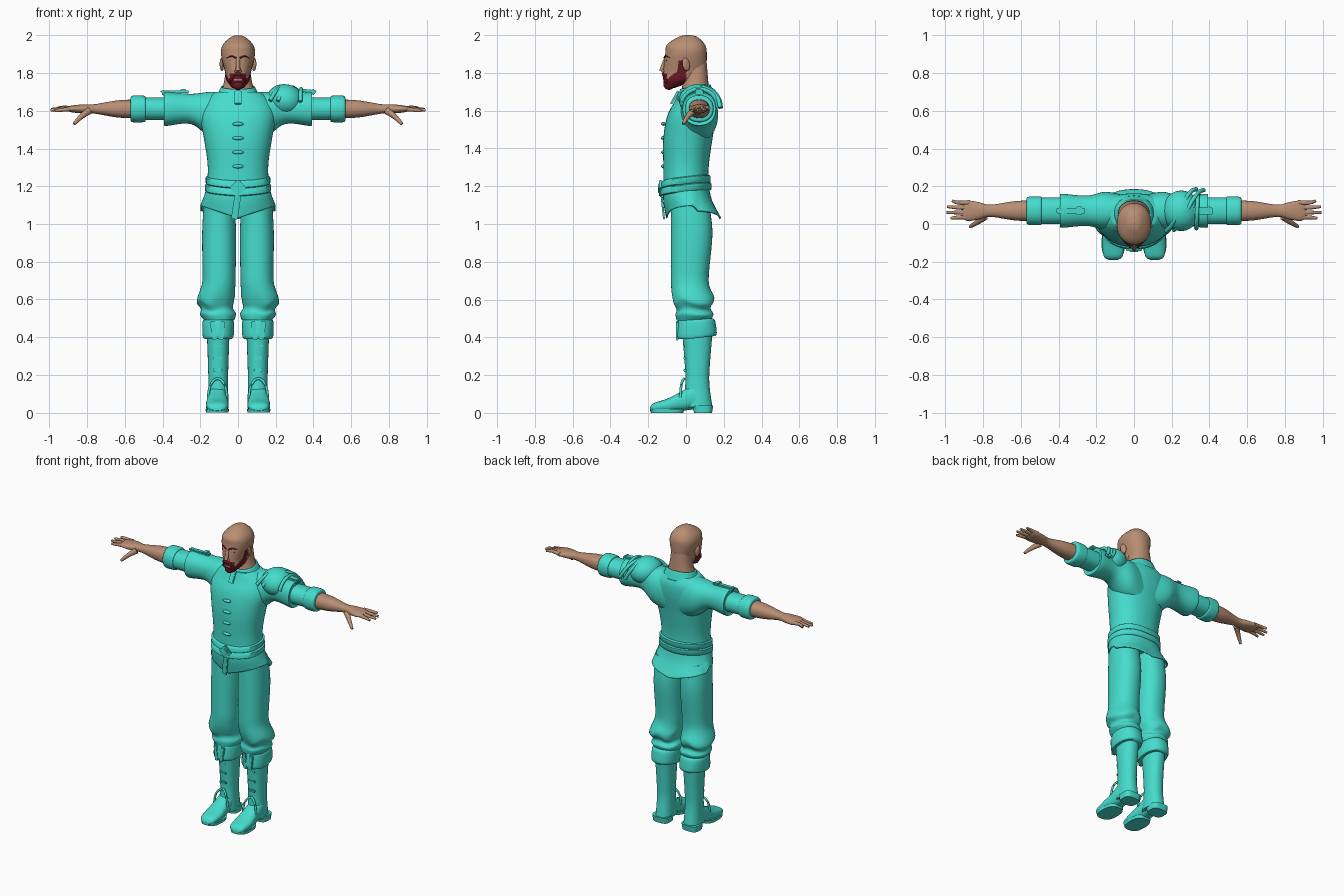
import bpy, bmesh
from math import cos, sin, pi, radians, copysign
from mathutils import Matrix, Vector, Euler

if "Cube" in bpy.data.objects:
    bpy.data.objects.remove(bpy.data.objects["Cube"])


def material(name, rgb):
    mat = bpy.data.materials.new(name)
    mat.use_nodes = True
    mat.diffuse_color = (*rgb, 1)
    shader = mat.node_tree.nodes["Principled BSDF"]
    shader.inputs["Base Color"].default_value = (*rgb, 1)
    return mat


CLOTH = material("turquoise cloth", (.06, .72, .61))
SKIN = material("tan skin", (.48, .27, .17))
HAIR = material("dark red hair", (.15, .01, .02))


def finish(name, bm, mat, mirror=False):
    bmesh.ops.recalc_face_normals(bm, faces=bm.faces)
    mesh = bpy.data.meshes.new(name)
    bm.to_mesh(mesh)
    bm.free()
    ob = bpy.data.objects.new(name, mesh)
    bpy.context.collection.objects.link(ob)
    mesh.materials.append(mat)
    bpy.ops.object.select_all(action="DESELECT")
    ob.select_set(True)
    bpy.context.view_layer.objects.active = ob
    bpy.ops.object.shade_smooth_by_angle(angle=radians(50))
    if mirror:
        ob.modifiers.new("mirror", "MIRROR").use_mirror_merge = False
    return ob


def spline(rows, steps):
    """Smooth curve that passes through every row of numbers."""
    rows = [Vector(row) for row in rows]
    last = len(rows) - 1
    result = []
    for i in range(last):
        start, end = rows[i], rows[i + 1]
        leave = (end - rows[max(i - 1, 0)]) / 2
        arrive = (rows[min(i + 2, last)] - start) / 2
        for k in range(steps):
            t = k / steps
            ease = t * t * (3 - 2 * t)
            bend = leave * t * (1 - t) ** 2 - arrive * t * t * (1 - t)
            result.append(start + (end - start) * ease + bend)
    return result + [rows[last]]


def join_rings(bm, rings, caps=True):
    loops = [[bm.verts.new(point) for point in ring] for ring in rings]
    count = len(loops[0])
    for low, high in zip(loops, loops[1:]):
        for i in range(count):
            j = (i + 1) % count
            bm.faces.new((low[i], low[j], high[j], high[i]))
    if caps:
        bm.faces.new(loops[0])
        bm.faces.new(loops[-1])


def loft(name, axis, rows, mat, centre=(0, 0), sides=40, steps=6, square=.9,
         caps=True, warp=None, mirror=False):
    """Rows are position, the two half-widths, and an optional shift of the second centre."""
    def rounded(value):
        return copysign(abs(value) ** square, value)

    rings = []
    for t, wide, deep, shift in spline([(*row, 0)[:4] for row in rows], steps):
        ring = []
        for i in range(sides):
            angle = 2 * pi * i / sides
            u = centre[0] + wide * rounded(cos(angle))
            v = centre[1] + shift + deep * rounded(sin(angle))
            point = Vector({"x": (t, u, v), "y": (u, t, v), "z": (u, v, t)}[axis])
            ring.append(warp(point) if warp else point)
        rings.append(ring)
    bm = bmesh.new()
    join_rings(bm, rings, caps)
    return finish(name, bm, mat, mirror)


def tube(name, points, radius, mat, taper=1, mirror=False, sides=10):
    """Round bar along a smooth path, narrowing to radius * taper."""
    path = spline(points, 4)
    last = len(path) - 1
    rings = []
    for i, point in enumerate(path):
        along = (path[min(i + 1, last)] - path[max(i - 1, 0)]).normalized()
        guide = Vector((0, 0, 1)) if abs(along.z) < .9 else Vector((0, 1, 0))
        across = along.cross(guide).normalized()
        up = across.cross(along)
        size = radius * (1 + (taper - 1) * i / last)
        angles = [2 * pi * k / sides for k in range(sides)]
        rings.append([point + (across * cos(a) + up * sin(a)) * size for a in angles])
    bm = bmesh.new()
    join_rings(bm, rings)
    return finish(name, bm, mat, mirror)


def ball(name, place, size, mat, mirror=False, turn=(0, 0, 0)):
    bm = bmesh.new()
    matrix = Matrix.LocRotScale(Vector(place), Euler(turn), Vector(size))
    bmesh.ops.create_uvsphere(bm, u_segments=24, v_segments=14, radius=1, matrix=matrix)
    return finish(name, bm, mat, mirror)


def box(name, place, size, mirror=False, turn=(0, 0, 0)):
    bm = bmesh.new()
    matrix = Matrix.LocRotScale(Vector(place), Euler(turn), Vector(size))
    bmesh.ops.create_cube(bm, size=1, matrix=matrix)
    bmesh.ops.bevel(bm, geom=bm.edges[:], offset=min(size) / 4, segments=2, affect="EDGES")
    return finish(name, bm, CLOTH, mirror)


def thicken(ob):
    ob.modifiers.new("thickness", "SOLIDIFY").thickness = .008


# Head, with the beard picked out along the jaw
head = loft("head", "z", [(1.72, .03, .02, -.08), (1.76, .06, .08, -.04), (1.81, .07, .11, -.01),
                          (1.9, .09, .11), (1.95, .08, .1), (1.99, .04, .05, .01), (2, .01, .01, .01)],
            SKIN, sides=64, steps=10)
head.data.materials.append(HAIR)
for face in head.data.polygons:
    x, y, z = face.center
    cheek_line = 1.8 if y < -.1 else 1.85 + y * .85
    sideburn = -.04 < y and z < 1.86
    lips = abs(x) < .02 and 1.76 < z < 1.77
    if y < 0 and (z < cheek_line or sideburn) and not lips:
        face.material_index = 1
ball("chin_beard", (0, -.09, 1.74), (.03, .03, .03), HAIR)
tube("moustache", [(0, -.12, 1.795), (.02, -.12, 1.79), (.04, -.1, 1.75)], .009, HAIR, taper=.5, mirror=True)
tube("nose", [(0, -.11, 1.87), (0, -.12, 1.84), (0, -.13, 1.81)], .01, SKIN, taper=1.3)
ball("nostril", (.01, -.12, 1.81), (.01, .01, .008), SKIN, mirror=True)
tube("eyebrow", [(.01, -.115, 1.88), (.035, -.108, 1.89), (.06, -.085, 1.88)], .005, HAIR, taper=.5, mirror=True)
ball("eye", (.034, -.1, 1.865), (.012, .006, .004), HAIR, mirror=True)
ball("ear", (.086, 0, 1.845), (.01, .02, .035), SKIN, mirror=True, turn=(.2, 0, .3))
loft("neck", "z", [(1.66, .12, .08), (1.73, .08, .07), (1.85, .06, .06)], SKIN, centre=(0, .05))

# Shirt body, collar and button folds
loft("shirt_body", "z", [(1.15, .17, .12), (1.3, .16, .12), (1.45, .18, .13, .01), (1.57, .2, .13, .03),
                         (1.65, .18, .11, .05), (1.7, .12, .09, .05)], CLOTH, sides=48)
thicken(loft("collar", "z", [(1.67, .12, .1), (1.73, .09, .08)], CLOTH, centre=(0, .05), caps=False,
             warp=lambda p: p + Vector((0, 0, p.y * .15 - .01))))
box("collar_tab", (0, -.06, 1.67), (.035, .012, .08), turn=(-.5, 0, 0))
for k in range(4):
    z = 1.53 - k * .075
    ball(f"button_fold_{k}", (0, -.12, z), (.03, .012, .01), CLOTH)

# Sleeves
arm = dict(centre=(.07, 1.61), mirror=True)
loft("upper_sleeve", "x", [(.04, .08, .14, -.05), (.15, .1, .12, -.03), (.25, .08, .08), (.38, .09, .09),
                           (.39, .08, .08)], CLOTH, **arm)
loft("lower_sleeve", "x", [(.36, .07, .06), (.43, .07, .06), (.5, .07, .06)], CLOTH, **arm)
loft("sleeve_cuff", "x", [(.49, .07, .06), (.5, .076, .07), (.56, .074, .07), (.57, .06, .05)], CLOTH, **arm)

# Forearms, hands and fingers
loft("forearm_and_palm", "x", [(.54, .056, .05), (.64, .05, .045), (.76, .032, .025), (.82, .045, .024),
                               (.88, .054, .018), (.91, .04, .01)], SKIN, **arm)
for k, finger in enumerate(("index", "middle", "ring", "little")):
    y = .035 + k * .026
    reach = .995 - .012 * (k - 1.4) ** 2
    tip = 1.6 + k * .004
    tube(finger + "_finger", [(.87, y, 1.612), (.93, y, tip + .005), (reach, y + (k - 1) * .005, tip)],
         .014, SKIN, taper=.5, mirror=True)
tube("thumb", [(.79, .04, 1.6), (.83, .01, 1.57), (.87, -.015, 1.53)], .02, SKIN, taper=.4, mirror=True)

# Left shoulder armour: dome, overlapping bands and strap
ball("shoulder_dome", (.25, .07, 1.655), (.1, .108, .086), CLOTH, turn=(0, .2, 0))
for name, inner, outer, radius in (("rim", .33, .34, .1), ("outer_band", .21, .37, .11),
                                   ("inner_band", .17, .33, .115)):
    bend = [(outer + (inner - outer) * k / 8, .07 + radius * cos(k * pi / 9), 1.615 + radius * sin(k * pi / 9))
            for k in range(9)]
    tube("shoulder_" + name, bend, .011, CLOTH)
box("left_shoulder_strap", (.365, .07, 1.706), (.1, .04, .016), turn=(0, .1, 0))
box("left_strap_end", (.4, .07, 1.7), (.016, .045, .03))

# Right shoulder strap
box("right_shoulder_strap", (-.335, .07, 1.702), (.15, .03, .014))
box("right_strap_buckle", (-.29, .07, 1.71), (.03, .045, .012))
box("right_strap_end", (-.395, .07, 1.695), (.014, .035, .03))


# Belt, buckle and tunic skirt
def tilt(point):
    return point + Vector((0, 0, .12 * point.y + .06 * abs(point.x)))


for name, z, grow in (("upper_belt", 1.222, 0), ("lower_belt", 1.182, .004)):
    profile = [(z + side * height, .165 + grow + bulge, .125 + grow + bulge)
               for side, height, bulge in ((-1, .02, 0), (-1, .015, .006), (1, .015, .006), (1, .02, 0))]
    loft(name, "z", profile, CLOTH, sides=48, steps=1, warp=tilt)
box("buckle_frame", (0, -.135, 1.19), (.065, .015, .065), turn=(0, pi / 4, 0))
box("buckle_centre", (0, -.14, 1.19), (.04, .018, .04), turn=(0, pi / 4, 0))


def raise_hem(point):
    drop = max(0, 1.2 - point.z) * 2
    side = abs(point.x) * (1 if point.y < .05 else .6)
    return point + Vector((0, 0, drop * side))


thicken(loft("tunic_skirt", "z", [(1.2, .165, .12), (1.12, .18, .13, .01), (1.03, .2, .145, .04)],
             CLOTH, sides=48, caps=False, warp=raise_hem))
box("belt_tail", (-.01, -.123, 1.09), (.035, .01, .13), turn=(.1, .15, 0))


# Trousers, gathered and pushed outward above the boots
def gather(point):
    near = max(0, 1 - abs(point.z - .59) / .1)
    wave = sin(point.x * 45 + point.y * 25)
    return point + Vector((near * .02, 0, near * .012 * wave))


loft("trouser_leg", "z", [(1.12, .08, .1, .02), (.95, .09, .11, .03), (.7, .088, .1, .02), (.6, .1, .11, .04),
                          (.55, .085, .09, .04), (.52, .095, .1, .045), (.49, .08, .09, .04)],
     CLOTH, centre=(.1, 0), warp=gather, mirror=True)

# Boots: folded cuff, shaft, foot, sole, heel and straps
loft("boot_cuff", "z", [(.5, .07, .09), (.48, .083, .1), (.41, .083, .108), (.39, .077, .1)], CLOTH,
     centre=(.105, .055), warp=lambda p: p + Vector((0, 0, max(0, p.y) * (.5 - p.z))), mirror=True)
loft("boot_shaft", "z", [(.42, .06, .08), (.25, .054, .066), (.15, .052, .064), (.03, .056, .08)], CLOTH,
     centre=(.105, .06), mirror=True)
loft("boot_foot", "y", [(-.19, .025, .01, .02), (-.17, .05, .022, .03), (-.1, .06, .035, .04),
                        (-.03, .054, .05, .06), (.05, .05, .07, .09)], CLOTH,
     centre=(.11, 0), square=.8, mirror=True)
loft("boot_sole", "z", [(0, .06, .086), (.02, .062, .09)], CLOTH, centre=(.11, -.1), square=.75, mirror=True)
loft("boot_heel", "z", [(0, .056, .048), (.04, .06, .054)], CLOTH, centre=(.11, .09), square=.6, mirror=True)
flap = [(.108 + .05 * cos(k * pi / 6), -.01 - .02 * abs(cos(k * pi / 6)), .08 + .1 * sin(k * pi / 6))
        for k in range(7)]
tube("boot_tongue_edge", flap, .007, CLOTH, mirror=True)
for k in range(3):
    box(f"boot_strap_{k}", (.108, -.005, .355 - k * .065), (.05, .018, .016), mirror=True)
for side in (-1, 1):
    box("cuff_tab_inner" if side < 0 else "cuff_tab_outer", (.108 + side * .022, -.047, .435),
        (.026, .014, .1), mirror=True, turn=(0, side * .12, 0))
